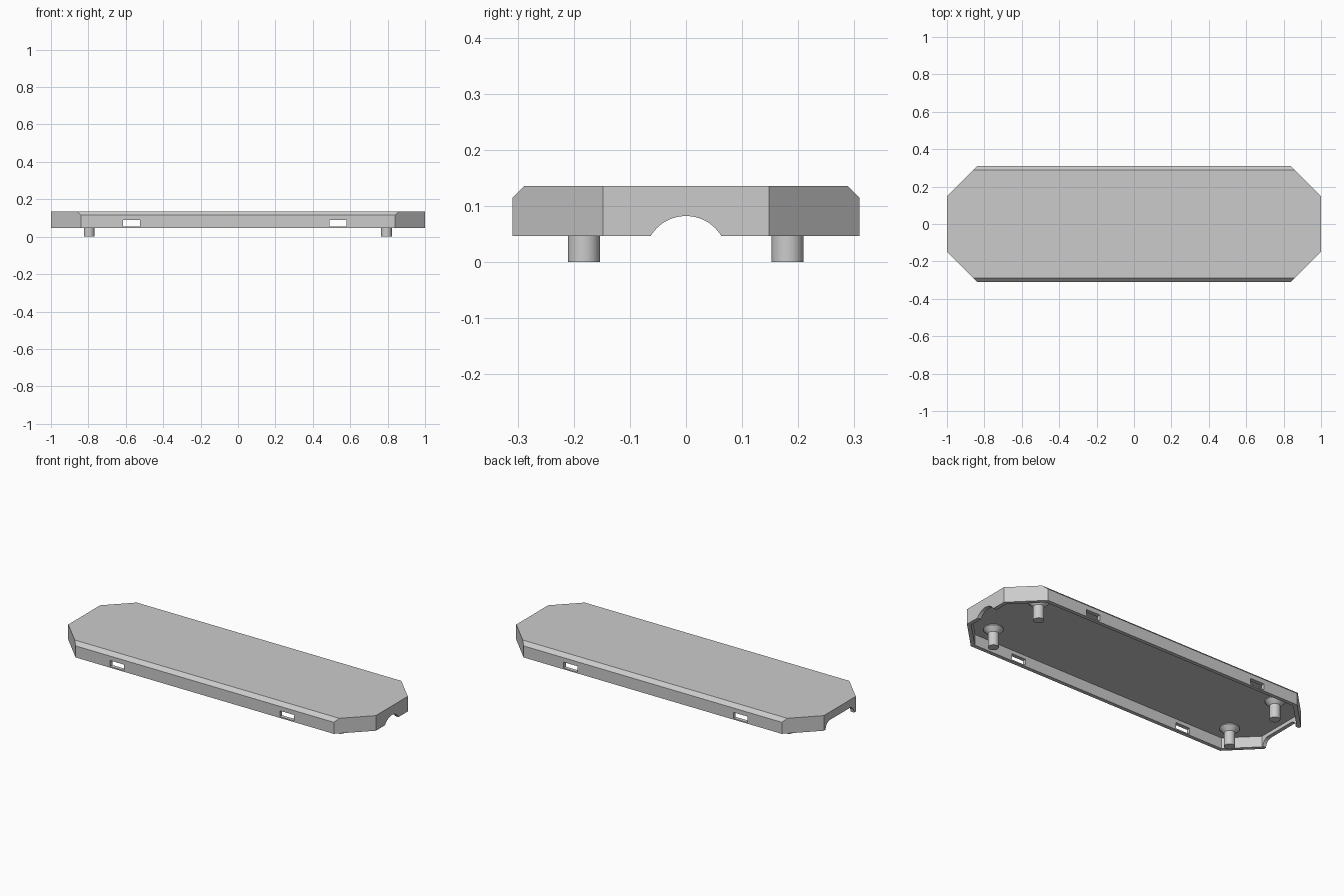
import bpy, bmesh, math
from mathutils import Vector

if "Cube" in bpy.data.objects:
    bpy.data.objects.remove(bpy.data.objects["Cube"])

BOTTOM, TOP, CEILING = 0.047, 0.136, 0.110
WALL = 0.022

grey = bpy.data.materials.new("plain grey")
grey.use_nodes = True
colour = (0.6, 0.6, 0.6, 1)
grey.diffuse_color = colour
grey.node_tree.nodes["Principled BSDF"].inputs["Base Color"].default_value = colour


def finish(name, bm):
    bmesh.ops.recalc_face_normals(bm, faces=bm.faces)
    mesh = bpy.data.meshes.new(name)
    bm.to_mesh(mesh)
    bm.free()
    mesh.materials.append(grey)
    obj = bpy.data.objects.new(name, mesh)
    bpy.context.collection.objects.link(obj)
    return obj


def prism(points, depth):
    """Extrude a closed outline of 3D points along a depth vector."""
    bm = bmesh.new()
    face = bm.faces.new([bm.verts.new(p) for p in points])
    result = bmesh.ops.extrude_face_region(bm, geom=[face], use_keep_orig=True)
    verts = [g for g in result["geom"] if isinstance(g, bmesh.types.BMVert)]
    bmesh.ops.translate(bm, verts=verts, vec=depth)
    bmesh.ops.recalc_face_normals(bm, faces=bm.faces)
    return bm


def octagon(length, width, corner, z):
    """Rectangle with 45 degree corners, given as half sizes."""
    quarter = [(length, width - corner), (length - corner, width)]
    pts = quarter + [(-x, y) for x, y in reversed(quarter)]
    pts += [(-x, -y) for x, y in pts]
    return [(x, y, z) for x, y in pts]


def arc(cy, cz, radius, start, end, steps):
    return [(cy + radius * math.cos(a), cz + radius * math.sin(a))
            for a in (start + (end - start) * i / steps for i in range(steps + 1))]


def cut(target, cutter):
    mod = target.modifiers.new("cut", 'BOOLEAN')
    mod.operation = 'DIFFERENCE'
    mod.solver = 'EXACT'
    mod.object = cutter
    cutter.hide_render = True
    bpy.context.view_layer.objects.active = target
    bpy.ops.object.modifier_apply(modifier=mod.name)
    bpy.data.objects.remove(cutter)


# Cover body with the long top edges sliced off
bm = prism(octagon(1, 0.309, 0.161, BOTTOM), Vector((0, 0, TOP - BOTTOM)))
for side in (-1, 1):
    bmesh.ops.bisect_plane(bm, geom=bm.verts[:] + bm.edges[:] + bm.faces[:],
                           plane_co=(0, side * 0.309, 0.115),
                           plane_no=(0, side, 1), clear_outer=True)
    bmesh.ops.holes_fill(bm, edges=[e for e in bm.edges if e.is_boundary])
cover = finish("cover", bm)

# Hollow underside
inner_corner = 0.161 - WALL * (2 - math.sqrt(2))
cut(cover, finish("cavity", prism(
    octagon(1 - WALL, 0.309 - WALL, inner_corner, -0.05),
    Vector((0, 0, CEILING + 0.05)))))

# Slots through both long walls
for x in (-0.57, 0.534):
    outline = [(x + dx, -0.5, z) for dx, z in
               ((-0.046, 0.054), (0.046, 0.054), (0.046, 0.089), (-0.046, 0.089))]
    cut(cover, finish("slot", prism(outline, Vector((0, 1, 0)))))

# Round cable notch in the left end
profile = arc(0, 0.0087, 0.0735, 0, math.pi, 40)
cut(cover, finish("round_notch", prism(
    [(0.9, y, z) for y, z in profile], Vector((0.2, 0, 0)))))

# Wide notch with rounded ends in the right end
r = 0.042
profile = [(0.132, 0)] + arc(0.132 - r, BOTTOM, r, 0, math.pi / 2, 10)
profile += [(-y, z) for y, z in reversed(profile)]
cut(cover, finish("wide_notch", prism(
    [(-1.1, y, z) for y, z in profile], Vector((0.2, 0, 0)))))

# Mounting pegs with flared collars, turned from one profile
for x in (-0.796, 0.794):
    for y in (-0.182, 0.181):
        bm = bmesh.new()
        rings = [(0, 0), (0.0285, 0), (0.0285, 0.08), (0.052, 0.105),
                 (0.052, 0.115), (0, 0.115)]
        verts = [bm.verts.new((radius, 0, z)) for radius, z in rings]
        edges = [bm.edges.new(pair) for pair in zip(verts, verts[1:])]
        bmesh.ops.spin(bm, geom=verts + edges, cent=(0, 0, 0), axis=(0, 0, 1),
                       angle=math.tau, steps=32)
        bmesh.ops.remove_doubles(bm, verts=bm.verts, dist=0.0001)
        end = "left" if x > 0 else "right"
        peg = finish(f"{'front' if y < 0 else 'back'}_{end}_peg", bm)
        peg.location = (x, y, 0)
        bpy.ops.object.select_all(action='DESELECT')
        peg.select_set(True)
        bpy.context.view_layer.objects.active = peg
        bpy.ops.object.shade_smooth_by_angle(angle=math.radians(30))
